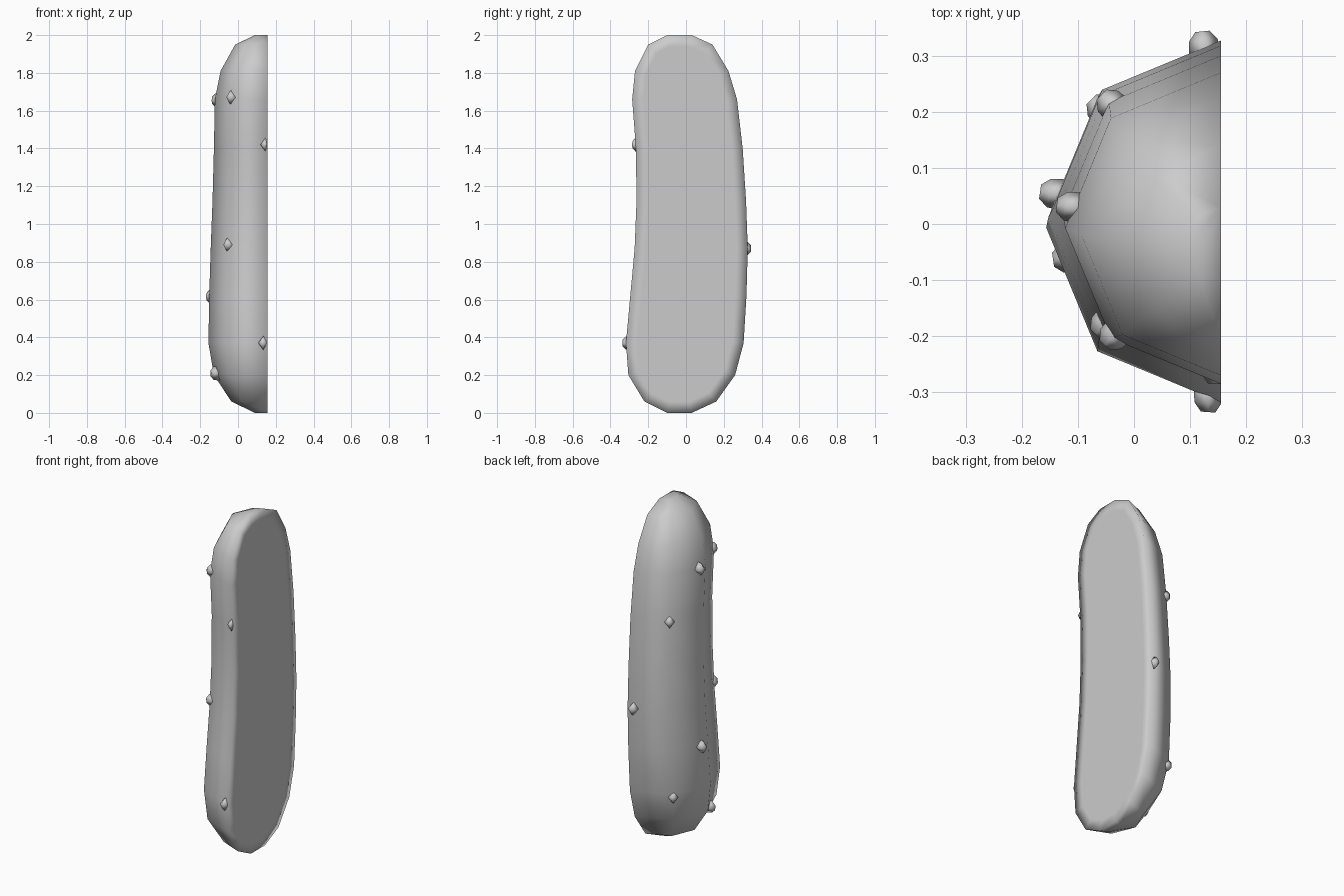
import bpy, bmesh, math
from mathutils import Vector

cube = bpy.data.objects.get("Cube")
if cube:
    bpy.data.objects.remove(cube, do_unlink=True)

CUT = 0.155      # plane of the flat cut side
SIDES = 4        # facets around the half body

# height, front edge, back edge of each cross-section
RINGS = [
    (0.0, -0.10, 0.03), (0.06, -0.22, 0.16), (0.20, -0.305, 0.26),
    (0.37, -0.318, 0.305), (0.62, -0.295, 0.32), (0.87, -0.272, 0.327),
    (1.12, -0.262, 0.318), (1.40, -0.265, 0.30), (1.66, -0.285, 0.27),
    (1.81, -0.27, 0.225), (1.95, -0.20, 0.14), (2.0, -0.10, 0.03),
]

skin = bpy.data.materials.new("plain_grey")
skin.use_nodes = True
grey = (0.6, 0.6, 0.6, 1)
skin.diffuse_color = grey
skin.node_tree.nodes["Principled BSDF"].inputs["Base Color"].default_value = grey


def finish(name, bm):
    bmesh.ops.recalc_face_normals(bm, faces=bm.faces[:])
    for f in bm.faces:
        f.smooth = True
    mesh = bpy.data.meshes.new(name)
    bm.to_mesh(mesh)
    bm.free()
    mesh.materials.append(skin)
    obj = bpy.data.objects.new(name, mesh)
    bpy.context.collection.objects.link(obj)
    return obj


def point(z, front, back, angle):
    r = (back - front) / 2
    return Vector((CUT - r * math.cos(angle), (front + back) / 2 + r * math.sin(angle), z))


def section(z):
    for a, b in zip(RINGS, RINGS[1:]):
        if a[0] <= z <= b[0]:
            t = (z - a[0]) / (b[0] - a[0])
            return [p + (q - p) * t for p, q in zip(a, b)]


# Halved curved body, with a flat cut side that has a soft rim
bm = bmesh.new()
loops = []
for ring in RINGS:
    loops.append([bm.verts.new(point(*ring, math.pi * (i / SIDES - 0.5)))
                  for i in range(SIDES + 1)])
for low, high in zip(loops, loops[1:]):
    for i in range(SIDES):
        bm.faces.new((low[i], low[i + 1], high[i + 1], high[i]))
bm.faces.new(loops[0])
bm.faces.new(loops[-1])
cut = bm.faces.new([l[0] for l in loops] + [l[-1] for l in reversed(loops)])
bmesh.ops.recalc_face_normals(bm, faces=bm.faces[:])
bmesh.ops.inset_region(bm, faces=[cut], thickness=0.06, use_even_offset=True)
finish("halved_body", bm)

# Small diamond-shaped warts: angle round the body, height
WARTS = [(-45, 1.67), (-45, 0.89), (-8, 0.21), (-86, 0.37), (-88, 1.42),
         (8, 1.655), (45, 1.39), (84, 0.87), (8, 0.616), (45, 0.35)]
for n, (deg, z) in enumerate(WARTS):
    angle = math.radians(deg)
    spot = point(*section(z), angle)
    out = Vector((-math.cos(angle), math.sin(angle), 0))
    side = Vector((math.sin(angle), math.cos(angle), 0))
    bm = bmesh.new()
    levels = []
    for depth, size in ((-0.03, 0.036), (0.002, 0.032), (0.018, 0.016)):
        level = []
        for k in range(4):
            a = k * math.pi / 2
            co = spot + out * depth + side * (math.cos(a) * size * 0.8)
            co.z += math.sin(a) * size * 1.1
            co.x = min(co.x, CUT)
            level.append(bm.verts.new(co))
        levels.append(level)
    for low, high in zip(levels, levels[1:]):
        for k in range(4):
            j = (k + 1) % 4
            bm.faces.new((low[k], low[j], high[j], high[k]))
    bm.faces.new(levels[0])
    bm.faces.new(levels[-1])
    finish(f"wart_{n + 1}", bm)
